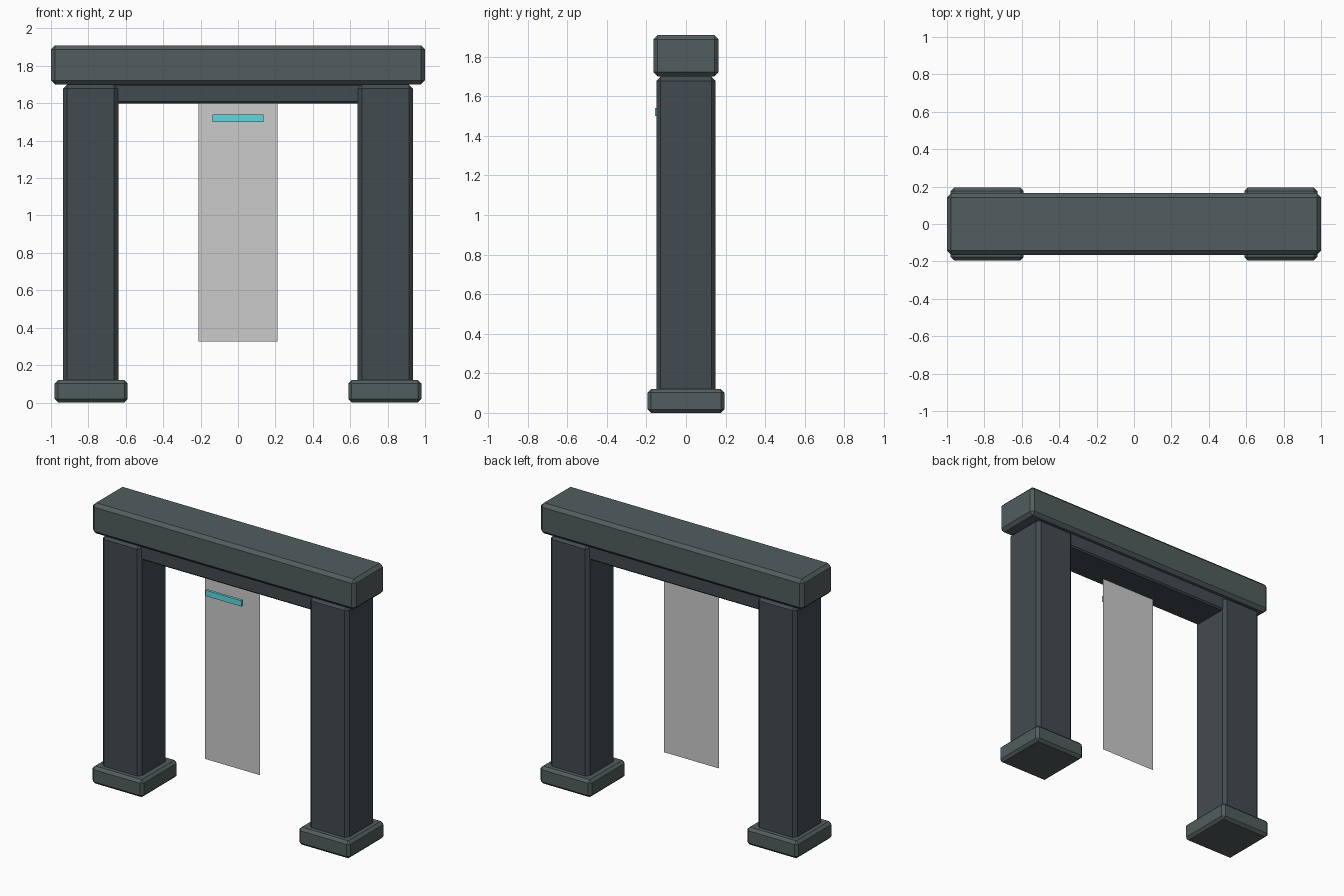
import bpy, bmesh

if "Cube" in bpy.data.objects:
    bpy.data.objects.remove(bpy.data.objects["Cube"])


def material(name, rgb):
    m = bpy.data.materials.new(name)
    m.diffuse_color = (*rgb, 1)
    m.use_nodes = True
    m.node_tree.nodes["Principled BSDF"].inputs["Base Color"].default_value = m.diffuse_color
    return m


light_stone = material("light_stone", (0.085, 0.11, 0.11))
dark_stone = material("dark_stone", (0.055, 0.07, 0.078))
glow = material("cyan_glow", (0.12, 0.68, 0.74))


def link(bm, name, mat=None):
    mesh = bpy.data.meshes.new(name)
    bm.to_mesh(mesh)
    bm.free()
    obj = bpy.data.objects.new(name, mesh)
    bpy.context.collection.objects.link(obj)
    if mat:
        mesh.materials.append(mat)
    return obj


def block(name, x, y, z, mat, bevel=0.0):
    """Chamfered box from (min, max) ranges."""
    bm = bmesh.new()
    bmesh.ops.create_cube(bm, size=1)
    for v in bm.verts:
        v.co = [r[0] if c < 0 else r[1] for c, r in zip(v.co, (x, y, z))]
    obj = link(bm, name, mat)
    if bevel:
        mod = obj.modifiers.new("chamfer", 'BEVEL')
        mod.width = bevel
        mod.segments = 1
    return obj


# Feet and pillars on both sides
for side, s in (("left", -1), ("right", 1)):
    block(side + "_foot", sorted((s * 0.59, s * 0.98)), (-0.195, 0.195), (0, 0.12), light_stone, 0.018)
    block(side + "_pillar", sorted((s * 0.64, s * 0.935)), (-0.15, 0.15), (0.09, 1.70), dark_stone, 0.022)

# Top beam and the narrower beam beneath it
block("lintel", (-1, 1), (-0.165, 0.165), (1.70, 1.91), light_stone, 0.022)
block("under_beam", (-0.785, 0.785), (-0.13, 0.13), (1.60, 1.705), dark_stone, 0.01)

# Glowing strip in front of the hanging sheet
block("glow_strip", (-0.137, 0.137), (-0.157, -0.139), (1.50, 1.54), glow)

# Flat hanging sheet
bm = bmesh.new()
bm.faces.new([bm.verts.new((x, -0.06, z)) for x, z in
              ((-0.21, 0.325), (0.21, 0.325), (0.21, 1.60), (-0.21, 1.60))])
link(bm, "hanging_sheet")
